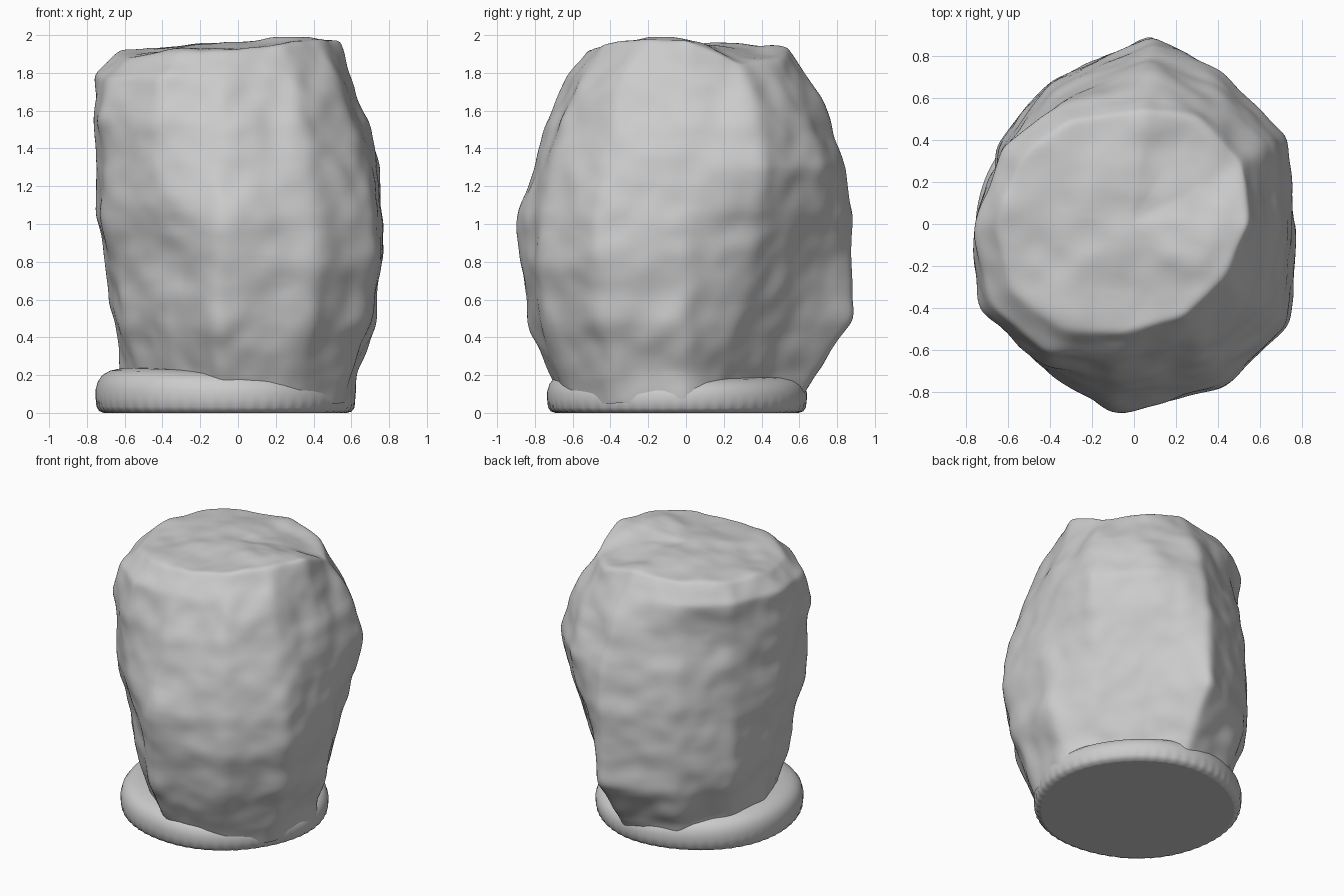
import bpy, bmesh
from math import sin, cos, pi, radians

if "Cube" in bpy.data.objects:
    bpy.data.objects.remove(bpy.data.objects["Cube"])


def loft(name, rings, cap_bottom=True):
    """Skin a stack of equal-length rings and close the ends."""
    bm = bmesh.new()
    loops = [[bm.verts.new(p) for p in ring] for ring in rings]
    n = len(rings[0])
    for a, b in zip(loops, loops[1:]):
        for i in range(n):
            j = (i + 1) % n
            bm.faces.new((a[i], a[j], b[j], b[i]))
    if cap_bottom:
        bm.faces.new(loops[0][::-1])
    top = loops[-1]
    mid = bm.verts.new(sum((v.co for v in top), top[0].co * 0) / n)
    for i in range(n):
        bm.faces.new((top[i], top[(i + 1) % n], mid))
    bmesh.ops.recalc_face_normals(bm, faces=bm.faces)
    mesh = bpy.data.meshes.new(name)
    bm.to_mesh(mesh)
    bm.free()
    mesh.polygons.foreach_set("use_smooth", [True] * len(mesh.polygons))
    obj = bpy.data.objects.new(name, mesh)
    bpy.context.collection.objects.link(obj)
    return obj


def add_noise(obj, size, strength):
    tex = bpy.data.textures.new(obj.name + "_noise", 'CLOUDS')
    tex.noise_scale = size
    tex.noise_depth = 0
    mod = obj.modifiers.new("roughness", 'DISPLACE')
    mod.texture = tex
    mod.strength = strength
    mod.mid_level = 0.5


# Boulder: height, then radii at these angles measured from +x
angles = (0, 30, 60, 84, 120, 150, 180, 209, 237, 263, 298, 328)
sections = [
    (0.04, (.62, .47, .47, .60, .65, .63, .58, .57, .58, .66, .68, .66)),
    (0.22, (.64, .51, .50, .70, .69, .65, .64, .60, .61, .73, .74, .71)),
    (0.48, (.74, .62, .62, .92, .78, .74, .66, .69, .71, .86, .85, .82)),
    (0.80, (.76, .71, .71, .90, .79, .75, .70, .75, .75, .89, .89, .88)),
    (1.05, (.78, .79, .80, .90, .77, .73, .76, .80, .79, .91, .87, .87)),
    (1.30, (.75, .86, .84, .87, .74, .71, .76, .82, .82, .82, .82, .80)),
    (1.55, (.68, .77, .76, .78, .68, .70, .78, .84, .80, .74, .73, .72)),
    (1.78, (.61, .68, .65, .65, .68, .73, .76, .80, .74, .65, .62, .62)),
    (1.94, (.55, .60, .58, .55, .58, .63, .65, .66, .60, .53, .50, .50)),
]
# Uneven rim: it dips at the back right
rim = (0, -.12, -.09, .0, .02, .03, .01, -.01, 0, 0, 0, .01)
rings = []
for z, radii in sections:
    ring = []
    for a, r, dip in zip(angles, radii, rim):
        x, y = r * cos(radians(a)), r * sin(radians(a))
        tilt = (0.08 * x + dip) if z > 1.9 else dip * .5 * (z > 1.7)
        ring.append((x, y, z + tilt))
    rings.append(ring)
rings.append([(x * .5, y * .5, 1.96 + .07 * x * .5 + .3 * (z - 1.94 - .08 * x))
              for x, y, z in rings[-1]])

boulder = loft("boulder", rings, cap_bottom=False)
sub = boulder.modifiers.new("detail", 'SUBSURF')
sub.subdivision_type = 'SIMPLE'
sub.levels = sub.render_levels = 4
soft = boulder.modifiers.new("worn_edges", 'SMOOTH')
soft.factor = 0.5
soft.iterations = 22
add_noise(boulder, 0.28, 0.035)
add_noise(boulder, 0.13, 0.015)

# Rounded base pad with a finely scalloped lower rim
profile = [(.64, 0), (.665, .008), (.68, .03), (.687, .07), (.687, .11),
           (.675, .15), (.65, .18), (.61, .20), (.55, .212), (.3, .22)]
N = 240
pad_rings = []
for r, z in profile:
    ring = []
    for i in range(N):
        a = 2 * pi * i / N
        wave = .003 * cos(60 * a) * (z < .05) + .004 * sin(5 * a + 1)
        lift = 1 - .12 * cos(a - .2)        # slightly taller on the left
        ring.append((-.07 + (r + wave) * cos(a),
                     -.05 + (r + wave) * sin(a), z * lift))
    pad_rings.append(ring)
base_pad = loft("base_pad", pad_rings)
for p in base_pad.data.polygons:
    if len(p.vertices) == N:
        p.use_smooth = False
